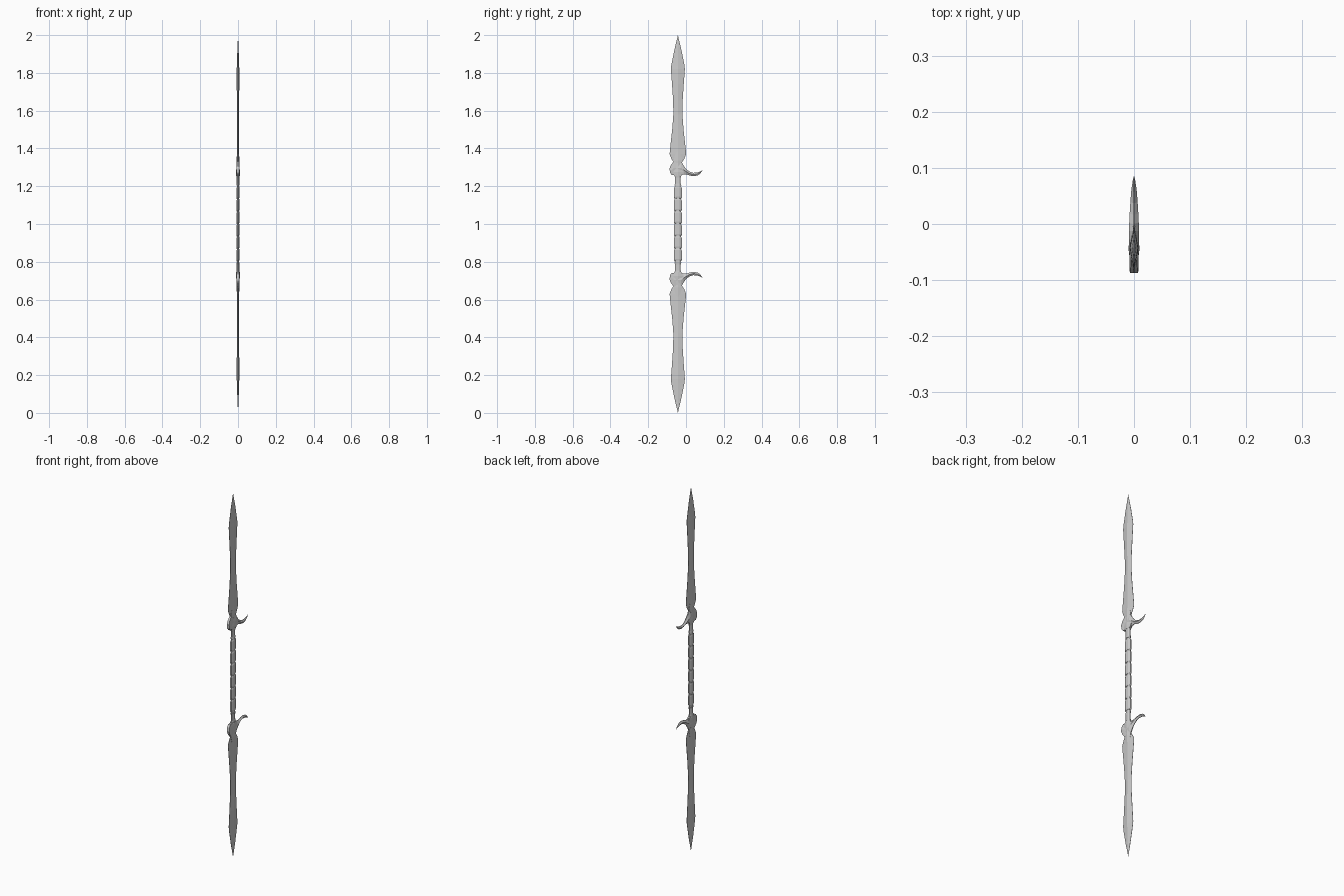
import bpy, bmesh, math
from mathutils import Matrix

if "Cube" in bpy.data.objects:
    bpy.data.objects.remove(bpy.data.objects["Cube"])

CY = -0.043   # centre line of the weapon in y


def loft(name, stations, mirror=True):
    """Hexagonal loft. Station: (yA, zA, yB, zB, ridge, edge), z measured from mid grip."""
    bm = bmesh.new()
    rings = []
    for ya, za, yb, zb, t, e in stations:
        ym, zm = (ya + yb) / 2, (za + zb) / 2
        pts = [(e, ya, za), (t, ym, zm), (e, yb, zb),
               (-e, yb, zb), (-t, ym, zm), (-e, ya, za)]
        rings.append([bm.verts.new(p) for p in pts])
    for r, s in zip(rings, rings[1:]):
        for i in range(6):
            j = (i + 1) % 6
            bm.faces.new((r[i], r[j], s[j], s[i]))
    bm.faces.new(rings[0][::-1])
    bm.faces.new(rings[-1])
    bmesh.ops.remove_doubles(bm, verts=bm.verts, dist=1e-5)
    return finish(name, bm, mirror)


def finish(name, bm, mirror):
    bmesh.ops.recalc_face_normals(bm, faces=bm.faces)
    me = bpy.data.meshes.new(name)
    bm.to_mesh(me)
    bm.free()
    ob = bpy.data.objects.new(name, me)
    bpy.context.collection.objects.link(ob)
    ob.location = (0, CY, 1)
    if mirror:
        mod = ob.modifiers.new("Mirror", "MIRROR")
        mod.use_axis = (False, False, True)
        mod.use_mirror_merge = False
    return ob


def upright(profile, edge):
    """Stations symmetric about the centre line from (z, half width, ridge)."""
    return [(-w, z, w, z, t, min(edge, t)) for z, w, t in profile]


def grip_part(name, profile, tilt=0.0, mirror=True, sides=8):
    """Flattened eight-sided turned part from (z, half width y, half width x)."""
    bm = bmesh.new()
    rings = []
    for z, wy, wx in profile:
        ring = []
        for i in range(sides):
            a = 2 * math.pi * (i + 0.5) / sides
            y = wy * math.cos(a) / math.cos(math.pi / sides)
            x = wx * math.sin(a) / math.cos(math.pi / sides)
            ring.append(bm.verts.new((x, y, z + tilt * x)))
        rings.append(ring)
    for r, s in zip(rings, rings[1:]):
        for i in range(sides):
            j = (i + 1) % sides
            bm.faces.new((r[i], r[j], s[j], s[i]))
    bm.faces.new(rings[0][::-1])
    bm.faces.new(rings[-1])
    return finish(name, bm, mirror)


# Leaf blades with central ridge, one at each end
loft("blade", upright([
    (0.27, 0.020, 0.006), (0.325, 0.021, 0.006), (0.345, 0.034, 0.006),
    (0.37, 0.044, 0.0055), (0.41, 0.040, 0.005), (0.50, 0.030, 0.0045),
    (0.58, 0.024, 0.0045), (0.65, 0.025, 0.006), (0.74, 0.031, 0.007),
    (0.82, 0.037, 0.007), (0.84, 0.035, 0.006), (0.92, 0.019, 0.0035),
    (1.0, 0.0, 0.0)], 0.0006))

# Pointed rib rising from guard onto blade
loft("blade_rib", upright([
    (0.30, 0.012, 0.0075), (0.335, 0.023, 0.0075),
    (0.42, 0.0, 0.004)], 0.004))

# Guard centre plate
loft("guard_plate", upright([
    (0.255, 0.018, 0.0095), (0.275, 0.031, 0.010),
    (0.33, 0.0, 0.007)], 0.006))

# Blunt guard lobe on the back side
loft("guard_lobe", [
    (0.010, 0.325, 0.010, 0.262, 0.008, 0.005),
    (-0.022, 0.332, -0.020, 0.260, 0.008, 0.005),
    (-0.037, 0.312, -0.032, 0.258, 0.008, 0.006),
    (-0.044, 0.295, -0.042, 0.272, 0.0075, 0.007)])

# Curved hook on the front side
loft("guard_hook", [
    (-0.010, 0.328, -0.005, 0.260, 0.009, 0.003),
    (0.016, 0.335, 0.015, 0.259, 0.009, 0.003),
    (0.030, 0.310, 0.032, 0.262, 0.009, 0.002),
    (0.044, 0.291, 0.046, 0.263, 0.0085, 0.001),
    (0.060, 0.278, 0.062, 0.257, 0.0078, 0.001),
    (0.080, 0.271, 0.084, 0.253, 0.0065, 0.001),
    (0.100, 0.272, 0.106, 0.258, 0.0048, 0.001),
    (0.117, 0.277, 0.121, 0.269, 0.0025, 0.0005),
    (0.130, 0.286, 0.130, 0.286, 0.0, 0.0)])

# Grip core and flared collars
grip_part("grip_core", [(-0.27, 0.015, 0.0065), (0.27, 0.015, 0.0065)], mirror=False)
grip_part("grip_collar", [(0.205, 0.018, 0.008), (0.215, 0.015, 0.007),
                          (0.245, 0.015, 0.007), (0.262, 0.019, 0.009)])

# Wrapped grip bands
for k in range(6):
    z = (k - 2.5) * 0.066
    grip_part(f"grip_band_{k + 1}", [
        (z - 0.031, 0.017, 0.0075), (z - 0.024, 0.0205, 0.009),
        (z + 0.024, 0.0205, 0.009), (z + 0.031, 0.017, 0.0075)],
        tilt=0.4, mirror=False)
